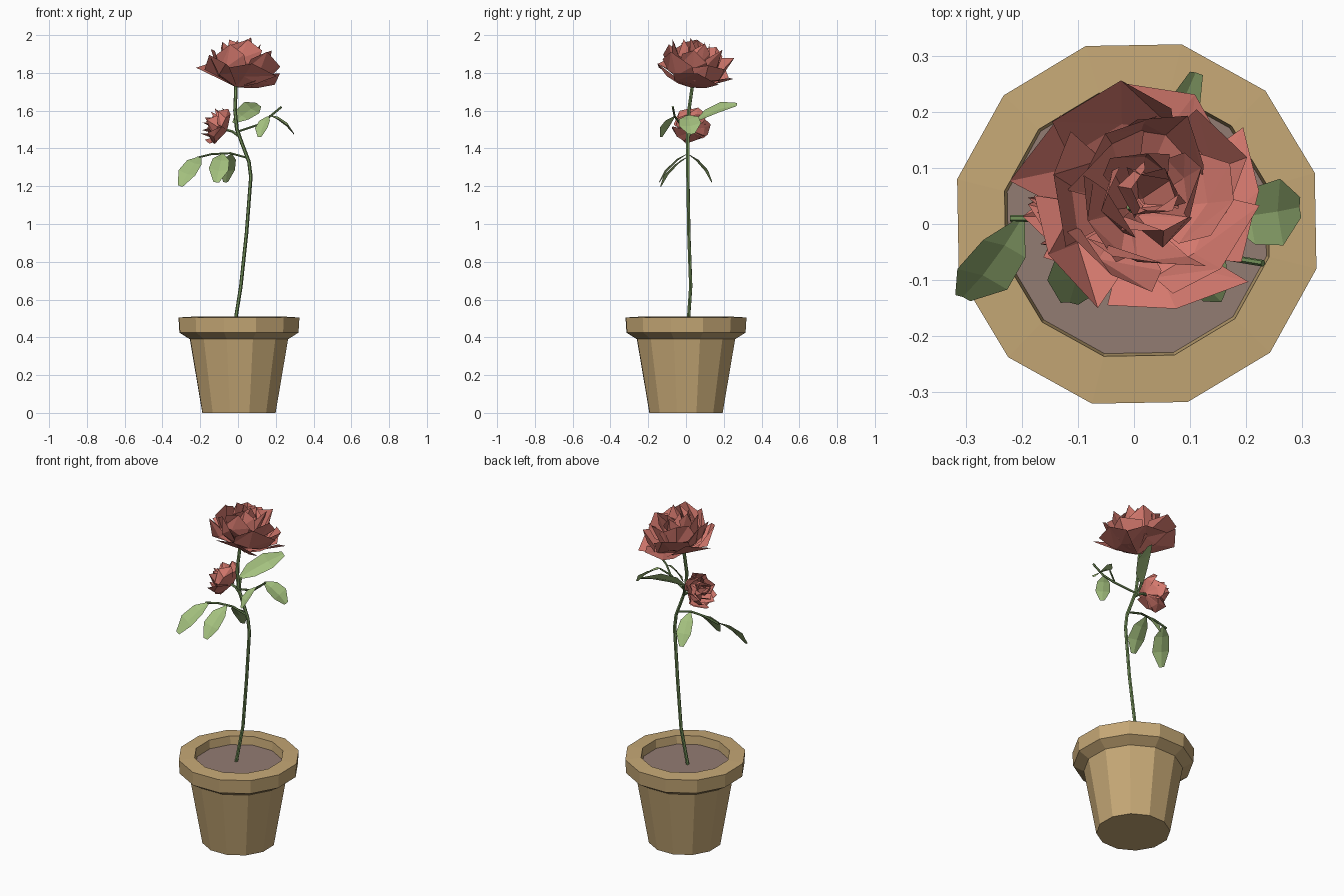
import bpy, bmesh, math, random
from mathutils import Vector, Matrix

random.seed(4)
default_cube = bpy.data.objects.get("Cube")
if default_cube:
    bpy.data.objects.remove(default_cube, do_unlink=True)


def make_material(name, red, green, blue):
    material = bpy.data.materials.new(name)
    material.use_nodes = True
    color = (red, green, blue, 1)
    material.diffuse_color = color
    shader = next(n for n in material.node_tree.nodes if n.type == "BSDF_PRINCIPLED")
    shader.inputs["Base Color"].default_value = color
    shader.inputs["Roughness"].default_value = 0.9
    return material


clay = make_material("clay", 0.56, 0.39, 0.18)
earth = make_material("earth", 0.29, 0.20, 0.17)
stem_green = make_material("stem green", 0.17, 0.28, 0.10)
leaf_green = make_material("leaf green", 0.37, 0.53, 0.21)
petal_red = make_material("petal red", 0.66, 0.19, 0.155)


def finish(bm, name, material):
    mesh = bpy.data.meshes.new(name)
    bm.to_mesh(mesh)
    bm.free()
    obj = bpy.data.objects.new(name, mesh)
    bpy.context.collection.objects.link(obj)
    mesh.materials.append(material)
    return obj


def add_grid(bm, rows):
    """Skin a list of point rows with quads split into flat triangles."""
    verts = [[bm.verts.new(p) for p in row] for row in rows]
    for low, high in zip(verts, verts[1:]):
        for i in range(len(low) - 1):
            bm.faces.new((low[i], low[i + 1], high[i + 1]))
            bm.faces.new((low[i], high[i + 1], high[i]))


# Pot: twelve-sided turned profile
SIDES = 12
TURN = math.radians(16)


def ring(bm, radius, z):
    return [bm.verts.new((radius * math.cos(TURN + math.tau * i / SIDES),
                          radius * math.sin(TURN + math.tau * i / SIDES), z))
            for i in range(SIDES)]


def lathe(name, profile, material, cap_start=False, cap_end=False):
    bm = bmesh.new()
    rings = [ring(bm, r, z) for r, z in profile]
    for a, b in zip(rings, rings[1:]):
        for i in range(SIDES):
            j = (i + 1) % SIDES
            bm.faces.new((a[i], a[j], b[j], b[i]))
    if cap_start:
        bm.faces.new(rings[0][::-1])
    if cap_end:
        bm.faces.new(rings[-1])
    obj = finish(bm, name, material)
    obj.location.x = 0.005
    return obj


lathe("pot", [(0.2, 0), (0.268, 0.39), (0.325, 0.425), (0.33, 0.505),
              (0.243, 0.51), (0.236, 0.44)], clay, cap_start=True)
lathe("soil", [(0.238, 0.44), (0.238, 0.46)], earth, cap_end=True)


# Stem and twigs: thin tubes along paths
def tube(name, points, radius):
    curve = bpy.data.curves.new(name, "CURVE")
    curve.dimensions = "3D"
    curve.bevel_depth = radius
    curve.bevel_resolution = 1
    curve.use_fill_caps = True
    spline = curve.splines.new("POLY")
    spline.points.add(len(points) - 1)
    for point, co in zip(spline.points, points):
        point.co = (*co, 1)
    spline.use_smooth = False
    obj = bpy.data.objects.new(name, curve)
    bpy.context.collection.objects.link(obj)
    curve.materials.append(stem_green)


tube("main_stem", [(-0.02, 0.01, 0.45), (0.015, 0.025, 0.67), (0.045, 0.015, 0.95),
                   (0.068, 0.01, 1.25), (0.058, 0.01, 1.33), (0.02, 0.01, 1.43),
                   (-0.005, 0.01, 1.5), (-0.016, 0.015, 1.6), (-0.01, 0.035, 1.74)], 0.0095)
tube("lower_twig", [(0.05, 0.01, 1.35), (-0.04, 0.01, 1.375), (-0.14, 0.01, 1.37),
                    (-0.22, 0.01, 1.35)], 0.006)
tube("right_twig", [(0, 0.01, 1.49), (0.06, -0.01, 1.51), (0.12, -0.03, 1.53),
                    (0.17, -0.06, 1.57), (0.23, -0.07, 1.62)], 0.006)
tube("right_leaf_twig", [(0.11, -0.03, 1.53), (0.17, 0, 1.57)], 0.005)
tube("back_twig", [(0.01, 0.01, 1.45), (-0.01, 0.03, 1.5), (-0.015, 0.05, 1.54)], 0.006)
tube("bud_twig", [(0.01, 0.01, 1.46), (-0.03, 0.02, 1.49), (-0.07, 0.025, 1.5)], 0.007)


# Leaves: blunt folded blades
def leaf(name, base, tip, across, width):
    base, tip, across = Vector(base), Vector(tip), Vector(across)
    along = tip - base
    across = (across - across.project(along)).normalized()
    normal = along.cross(across).normalized()
    if normal.z < 0:
        normal.negate()
    rows = []
    for t, spread in ((0, 0.12), (0.28, 0.85), (0.65, 1), (1, 0.3)):
        arch = normal * 0.07 * along.length * math.sin(math.pi * t)
        middle = base + along * t + arch
        side = across * width * spread / 2
        edge = normal * width * spread * 0.1
        rows.append([middle - side + edge, middle, middle + side + edge])
    bm = bmesh.new()
    add_grid(bm, rows)
    finish(bm, name, leaf_green)


leaf("back_leaf", (-0.025, 0.04, 1.535), (0.11, 0.27, 1.63), (-0.6, 0.2, 0.5), 0.1)
leaf("right_front_leaf", (0.16, -0.06, 1.57), (0.115, -0.13, 1.46), (0.7, -0.5, 0), 0.08)
leaf("right_outer_leaf", (0.165, 0.01, 1.575), (0.295, 0.03, 1.475), (0, 1, 0.1), 0.12)
leaf("left_outer_leaf", (-0.2, 0.01, 1.355), (-0.305, -0.13, 1.2), (0.9, -0.3, -0.2), 0.1)
leaf("left_front_leaf", (-0.08, 0.005, 1.37), (-0.115, -0.14, 1.22), (0.9, -0.1, -0.1), 0.105)
leaf("left_back_leaf", (-0.035, 0.01, 1.37), (-0.065, 0.135, 1.22), (0.9, 0.2, 0), 0.085)


# Flowers: rings of creased petals, each ring is count, phase and (radius, height) rows
def blossom(name, location, lean, rings, jitter):
    place = Matrix.Translation(location) @ Vector((0, 0, 1)).rotation_difference(
        Vector(lean)).to_matrix().to_4x4()
    bm = bmesh.new()
    for count, phase, profile in rings:
        half = math.pi / count * 1.2
        for k in range(count):
            middle = phase + math.tau * k / count + random.uniform(-0.15, 0.15)
            grow = random.uniform(0.92, 1.08)
            rows = []
            for level, (radius, height) in enumerate(profile):
                row = []
                for side in (-1, 0, 1):
                    narrow = 0.8 if level == len(profile) - 1 else 1
                    angle = middle + side * half * narrow
                    drop = 0.02 * abs(side) * level * height / profile[-1][1]
                    reach = radius * grow * (1 + 0.06 * side)
                    shake = Vector([random.uniform(-jitter, jitter) for _ in "xyz"])
                    spot = Vector((reach * math.cos(angle), reach * math.sin(angle),
                                   height - drop))
                    row.append(place @ (spot + shake * min(level, 1)))
                rows.append(row)
            add_grid(bm, rows)
    finish(bm, name, petal_red)


blossom("open_bloom", (-0.005, 0.025, 1.725), (0.2, 0.17, 1), [
    (5, 1.2, [(0.01, 0), (0.12, 0.05), (0.215, 0.115)]),
    (5, 0.5, [(0.02, 0.01), (0.14, 0.08), (0.185, 0.18)]),
    (5, 1.0, [(0.02, 0.03), (0.12, 0.12), (0.135, 0.225)]),
    (4, 0.2, [(0.02, 0.05), (0.085, 0.15), (0.085, 0.25)]),
    (3, 0.9, [(0.01, 0.08), (0.05, 0.17), (0.035, 0.255)])], 0.016)
blossom("small_bud", (-0.06, 0.025, 1.495), (-1, 0.1, 0.5), [
    (5, 0.3, [(0.01, 0), (0.085, 0.03), (0.1, 0.085)]),
    (5, 0.9, [(0.01, 0.01), (0.07, 0.05), (0.075, 0.11)]),
    (4, 0.1, [(0.01, 0.02), (0.05, 0.07), (0.05, 0.125)]),
    (3, 0.6, [(0.005, 0.03), (0.03, 0.08), (0.02, 0.13)])], 0.009)
